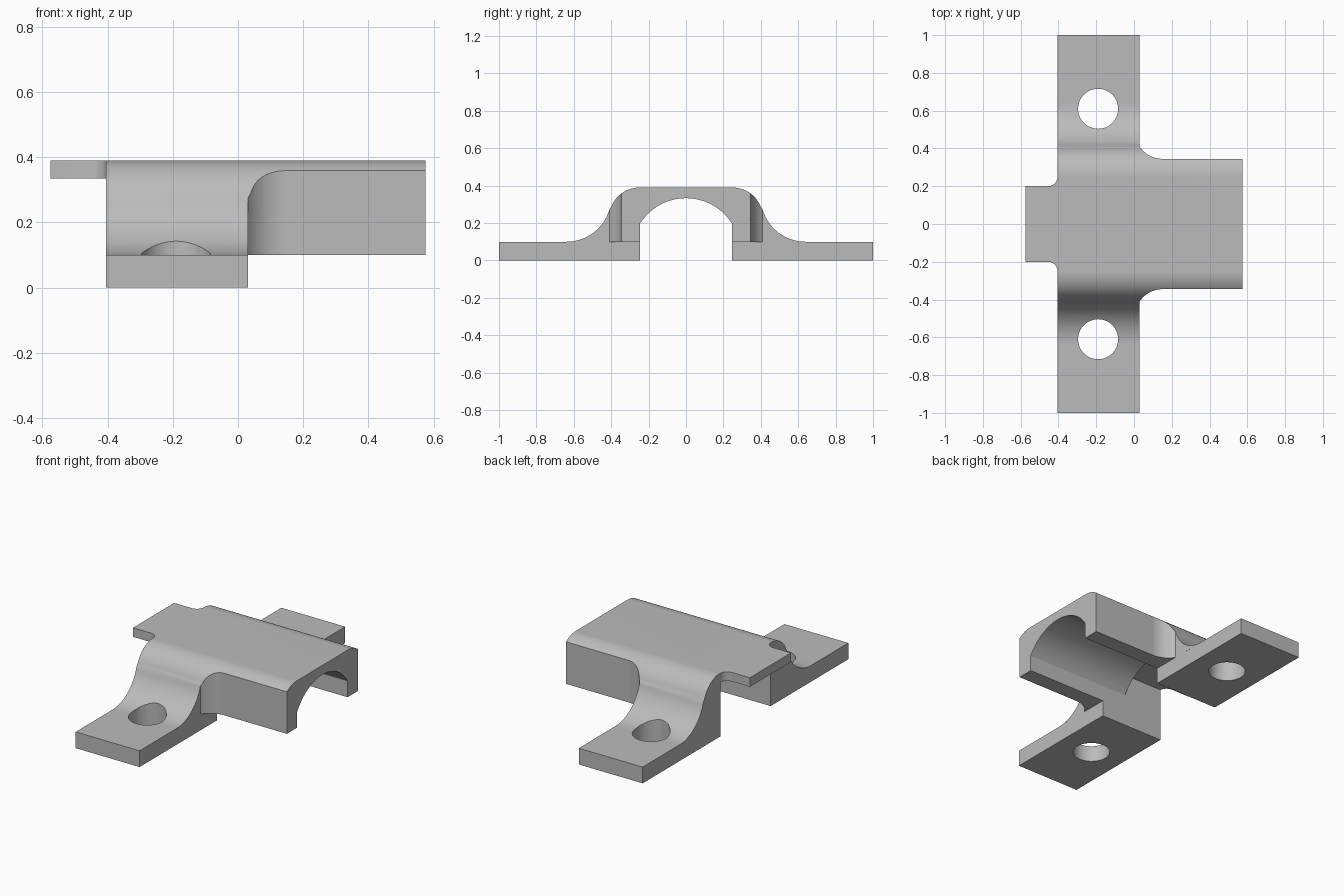
import bpy, bmesh, math
from mathutils import Vector

if "Cube" in bpy.data.objects:
    bpy.data.objects.remove(bpy.data.objects["Cube"])


def arc(cx, cy, r, a0, a1, n):
    """Points on a circular arc, angles in degrees."""
    return [(cx + r * math.cos(math.radians(a0 + (a1 - a0) * i / n)),
             cy + r * math.sin(math.radians(a0 + (a1 - a0) * i / n)))
            for i in range(n + 1)]


def prism(name, pts, axis, lo, hi):
    """Extrude a closed outline: (y, z) along X, or (x, y) along Z."""
    bm = bmesh.new()
    place = (lambda p, t: (t, p[0], p[1])) if axis == 'X' else (lambda p, t: (p[0], p[1], t))
    face = bm.faces.new([bm.verts.new(place(p, lo)) for p in pts])
    ext = bmesh.ops.extrude_face_region(bm, geom=[face])
    step = Vector((hi - lo, 0, 0)) if axis == 'X' else Vector((0, 0, hi - lo))
    bmesh.ops.translate(bm, vec=step,
                        verts=[v for v in ext['geom'] if isinstance(v, bmesh.types.BMVert)])
    bmesh.ops.recalc_face_normals(bm, faces=bm.faces)
    mesh = bpy.data.meshes.new(name)
    bm.to_mesh(mesh)
    bm.free()
    ob = bpy.data.objects.new(name, mesh)
    bpy.context.collection.objects.link(ob)
    return ob


def flip(pts):
    return [(x, -y) for x, y in pts]


# Bracket body: saddle profile with feet, concave sweep and rounded shoulders
a = math.degrees(math.atan2(0.11, 0.39))
half = ([(1, 0), (1, 0.1)] + arc(0.64, 0.34, 0.24, 270, 180 + a, 16)
        + arc(0.25, 0.23, 0.16, a, 90, 14)[1:])
outline = half + [(-y, z) for y, z in reversed(half)]
body = prism("bracket_body", outline, 'X', -0.575, 0.575)
grey = bpy.data.materials.new("plain_grey")
grey.diffuse_color = (0.5, 0.5, 0.5, 1)
grey.use_nodes = True
grey.node_tree.nodes["Principled BSDF"].inputs["Base Color"].default_value = grey.diffuse_color
body.data.materials.append(grey)

cutters = []

# Space under the tab, and the square pocket behind the arch
T = [(-0.7, -1.2), (-0.405, -1.2), (-0.405, -0.245), (-0.137, -0.245)]
cutters.append(prism("pocket_cutter", T + flip(T)[::-1], 'Z', -0.1, 0.334))

# Arched channel through the boss
arch = [(0.245, -0.1)]
ang = math.degrees(math.asin(0.245 / 0.2905))
arch += arc(0, 0.0425, 0.2905, 90 - ang, 90 + ang, 32) + [(-0.245, -0.1)]
cutters.append(prism("arch_cutter", arch, 'X', -0.15, 0.7))

# Clearance below the boss
cutters.append(prism("boss_floor_cutter", [(0.03, -1.2), (0.7, -1.2), (0.7, 1.2), (0.03, 1.2)],
                     'Z', -0.1, 0.1))

# Sides of the boss and tab, with filleted inner corners, and the bolt holes
r = 0.143
start = 180 + math.degrees(math.asin((r - 0.065) / r))
boss_side = [(0.03, 1.2)] + arc(0.15, 0.345 + r, r, start, 270, 12) + [(0.7, 0.345), (0.7, 1.2)]
tab_side = [(-0.405, 1.2)] + arc(-0.455, 0.25, 0.05, 0, -90, 10) + [(-0.7, 0.2), (-0.7, 1.2)]
hole = arc(-0.19, 0.61, 0.106, 0, 360, 40)[:-1]
for side, f in (("front", flip), ("back", list)):
    cutters.append(prism(side + "_boss_side_cutter", f(boss_side), 'Z', -0.2, 1))
    cutters.append(prism(side + "_tab_side_cutter", f(tab_side), 'Z', -0.2, 1))
    cutters.append(prism(side + "_hole_cutter", f(hole), 'Z', -0.2, 1))

# Carve the body
bpy.context.view_layer.objects.active = body
body.select_set(True)
for c in cutters:
    c.hide_render = True
    m = body.modifiers.new(c.name, 'BOOLEAN')
    m.operation, m.solver, m.object = 'DIFFERENCE', 'EXACT', c
    bpy.ops.object.modifier_apply(modifier=m.name)
for c in cutters:
    bpy.data.objects.remove(c)

# Smooth the curves, keep edges crisp and flats flat
bpy.ops.object.select_all(action='DESELECT')
body.select_set(True)
bpy.ops.object.shade_smooth_by_angle(angle=math.radians(25))
wn = body.modifiers.new("flat_normals", 'WEIGHTED_NORMAL')
wn.keep_sharp = True
